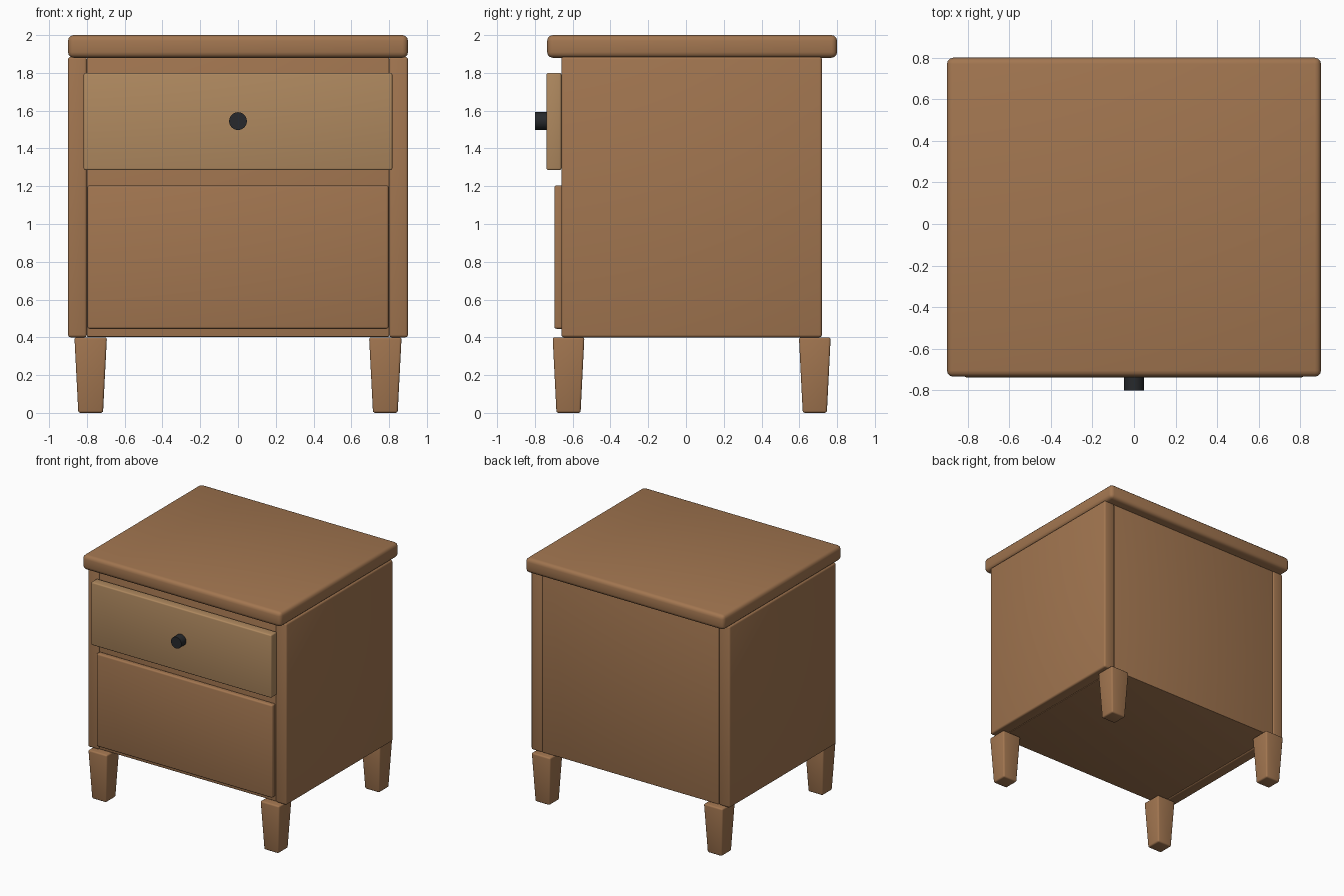
import bpy, bmesh, math

if "Cube" in bpy.data.objects:
    bpy.data.objects.remove(bpy.data.objects["Cube"])


def material(name, rgb):
    m = bpy.data.materials.new(name)
    m.diffuse_color = (*rgb, 1)
    m.use_nodes = True
    m.node_tree.nodes["Principled BSDF"].inputs["Base Color"].default_value = m.diffuse_color
    return m


WOOD = material("wood", (0.36, 0.18, 0.08))
LIGHT = material("light_wood", (0.43, 0.25, 0.115))
BLACK = material("black_metal", (0.02, 0.022, 0.025))


def finish(name, bm, mat, bevel=0.0, segments=3):
    bmesh.ops.recalc_face_normals(bm, faces=bm.faces)
    mesh = bpy.data.meshes.new(name)
    bm.to_mesh(mesh)
    bm.free()
    ob = bpy.data.objects.new(name, mesh)
    bpy.context.collection.objects.link(ob)
    mesh.materials.append(mat)
    bpy.ops.object.select_all(action='DESELECT')
    ob.select_set(True)
    bpy.context.view_layer.objects.active = ob
    if bevel:
        mod = ob.modifiers.new("Bevel", 'BEVEL')
        mod.width = bevel
        mod.segments = segments
        bpy.ops.object.modifier_apply(modifier=mod.name)
    bpy.ops.object.shade_smooth_by_angle(angle=math.radians(35))
    return ob


def box(name, x, y, z, mat=WOOD, bevel=0.01, taper=1.0):
    """Box from (min, max) ranges; taper scales the bottom face."""
    bm = bmesh.new()
    bmesh.ops.create_cube(bm, size=1)
    for v in bm.verts:
        k = taper if v.co.z < 0 else 1.0
        v.co = [(r[0] + r[1]) / 2 + c * s * (r[1] - r[0])
                for r, c, s in zip((x, y, z), v.co, (k, k, 1))]
    return finish(name, bm, mat, bevel)


# Table top with rounded edges
box("top", (-0.9, 0.9), (-0.735, 0.80), (1.88, 2.0), bevel=0.03)

# Carcass between the two side panels
box("carcass", (-0.8, 0.8), (-0.65, 0.717), (0.403, 1.88), bevel=0.004)

# Side panels and tapered legs
for side, s in (("left", -1), ("right", 1)):
    box(side + "_side_panel", sorted((s * 0.8, s * 0.9)), (-0.66, 0.72),
        (0.4, 1.885), bevel=0.014)
    for place, y in (("front", -0.622), ("back", 0.682)):
        box(f"{place}_{side}_leg", (s * 0.78 - 0.086, s * 0.78 + 0.086),
            (y - 0.084, y + 0.084), (0, 0.4), bevel=0.012, taper=0.76)

# Drawer front and lower door
box("drawer_front", (-0.817, 0.817), (-0.738, -0.66), (1.285, 1.80), LIGHT, 0.01)
box("lower_door", (-0.797, 0.797), (-0.697, -0.65), (0.445, 1.205), WOOD, 0.012)

# Round knob
bm = bmesh.new()
bmesh.ops.create_cone(bm, cap_ends=True, segments=32, radius1=0.047,
                      radius2=0.047, depth=0.07)
for v in bm.verts:
    px, py, pz = v.co
    v.co = (px, -0.765 + pz, 1.545 + py)
finish("knob", bm, BLACK)
